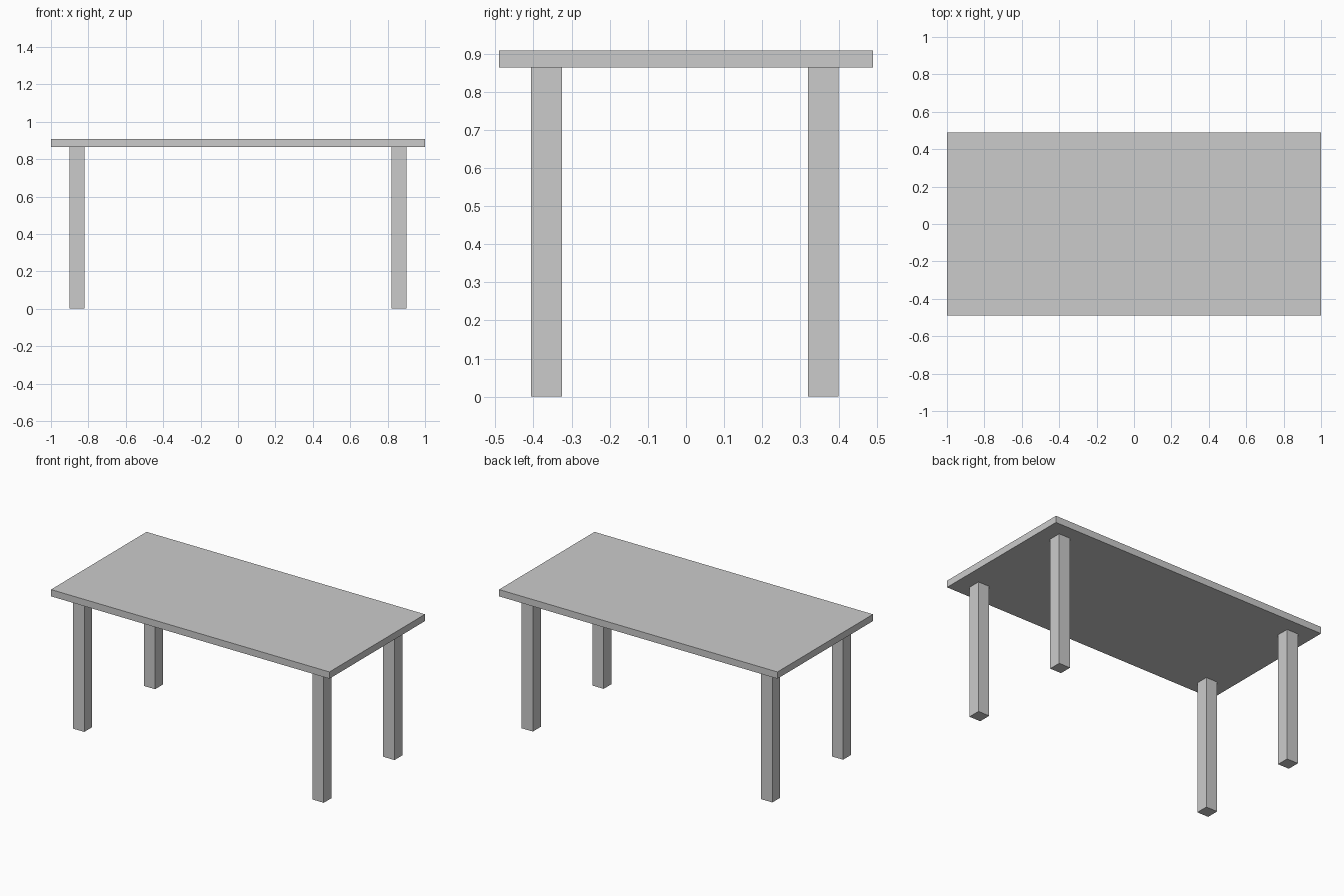
import bpy

# Remove the default cube
cube = bpy.data.objects.get("Cube")
if cube:
    bpy.data.objects.remove(cube, do_unlink=True)

# Single light grey material
grey = bpy.data.materials.new("light_grey")
grey.use_nodes = True
colour = (0.6, 0.6, 0.6, 1)
grey.diffuse_color = colour
grey.node_tree.nodes["Principled BSDF"].inputs["Base Color"].default_value = colour


def box(name, size, centre):
    """Add a flat-faced box with its dimensions applied."""
    bpy.ops.mesh.primitive_cube_add(size=1, location=centre)
    obj = bpy.context.object
    obj.name = obj.data.name = name
    for v in obj.data.vertices:
        v.co = [c * s for c, s in zip(v.co, size)]
    obj.data.materials.append(grey)
    return obj


TOP_HEIGHT = 0.908
LEG_HEIGHT = 0.864
LEG_WIDTH = 0.081

# Table top
thickness = TOP_HEIGHT - LEG_HEIGHT
box("table_top", (2, 0.98, thickness), (0, 0, LEG_HEIGHT + thickness / 2))

# Four square legs, set in from the corners
for side, x in (("left", 0.86), ("right", -0.86)):
    for end, y in (("front", -0.366), ("back", 0.36)):
        box(f"{end}_{side}_leg", (LEG_WIDTH, LEG_WIDTH, LEG_HEIGHT),
            (x, y, LEG_HEIGHT / 2))
